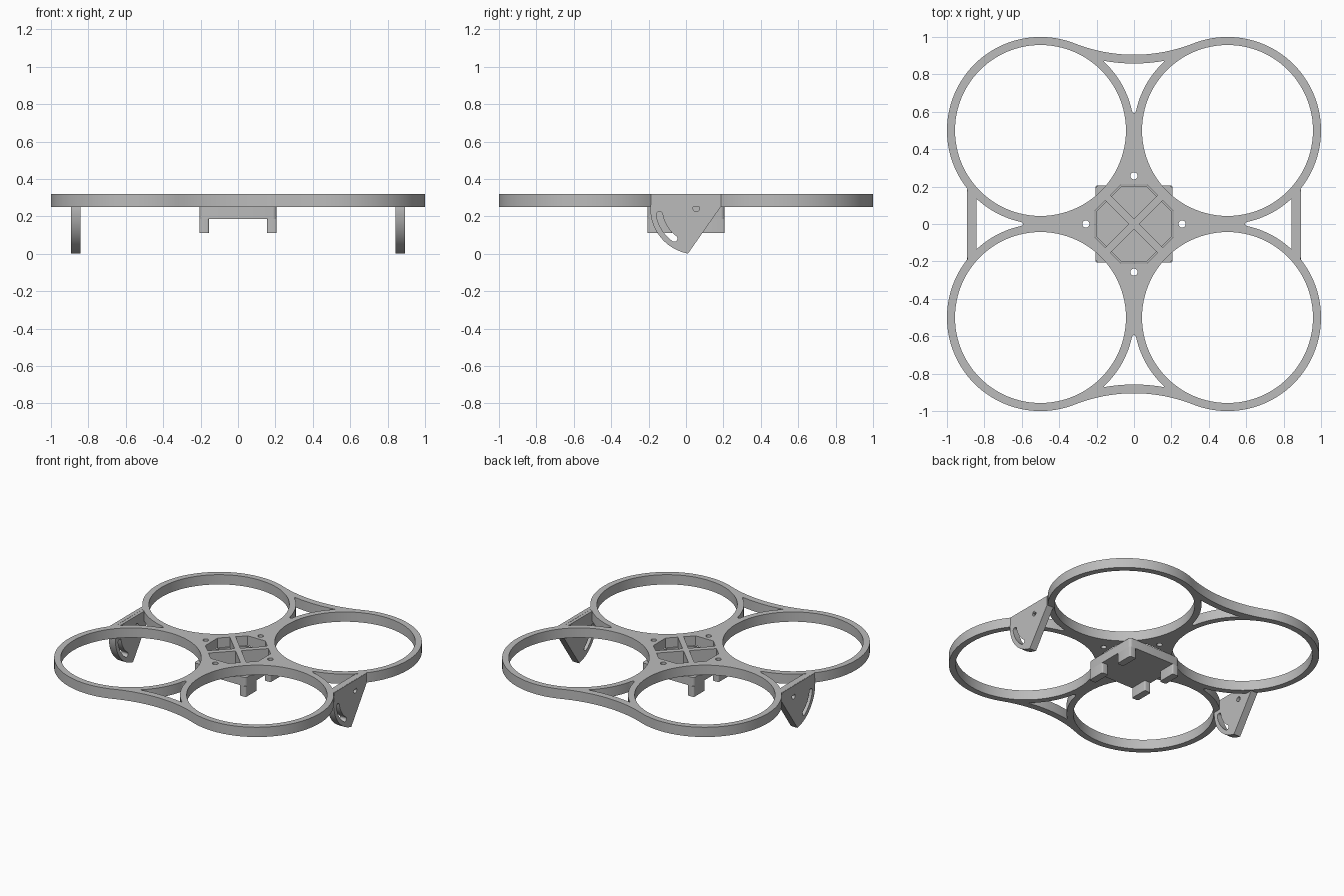
import bpy, bmesh
from math import sin, cos, radians, pi
from mathutils import Matrix, Vector

cube = bpy.data.objects.get("Cube")
if cube:
    bpy.data.objects.remove(cube, do_unlink=True)

COLOUR = (0.5, 0.5, 0.5, 1)
grey = bpy.data.materials.new("plain_grey")
grey.use_nodes = True
grey.diffuse_color = COLOUR
grey.node_tree.nodes["Principled BSDF"].inputs["Base Color"].default_value = COLOUR


def arc(cx, cy, r, start, end, n):
    """Points on an arc, angles in degrees."""
    angles = [radians(start + (end - start) * i / n) for i in range(n + 1)]
    return [(cx + r * cos(a), cy + r * sin(a)) for a in angles]


def circle(cx, cy, r, n):
    return arc(cx, cy, r, 0, 360, n)[:-1]


def turn(points, quarter):
    """Rotate points about the centre by quarter turns."""
    for _ in range(quarter):
        points = [(-y, x) for x, y in points]
    return points


def flip(points):
    """Mirror points left to right, in reversed order."""
    return [(-x, y) for x, y in reversed(points)]


def plate(name, loops, low, high, matrix=None, bevel=0):
    """Extrude an outline with holes from low to high."""
    curve = bpy.data.curves.new(name, "CURVE")
    curve.dimensions = "2D"
    curve.fill_mode = "BOTH"
    curve.extrude = (high - low) / 2
    for points in loops:
        spline = curve.splines.new("POLY")
        spline.points.add(len(points) - 1)
        for p, (x, y) in zip(spline.points, points):
            p.co = (x, y, 0, 1)
        spline.use_cyclic_u = True
    temp = bpy.data.objects.new(name + "_profile", curve)
    bpy.context.collection.objects.link(temp)
    bpy.context.view_layer.update()
    graph = bpy.context.evaluated_depsgraph_get()
    mesh = bpy.data.meshes.new_from_object(temp.evaluated_get(graph))
    bpy.data.objects.remove(temp, do_unlink=True)

    bm = bmesh.new()
    bm.from_mesh(mesh)
    bmesh.ops.remove_doubles(bm, verts=bm.verts, dist=0.0002)
    bmesh.ops.translate(bm, verts=bm.verts, vec=Vector((0, 0, (low + high) / 2)))
    if matrix:
        bm.transform(matrix)
    bmesh.ops.recalc_face_normals(bm, faces=bm.faces)
    bm.to_mesh(mesh)
    bm.free()
    mesh.materials.clear()
    mesh.materials.append(grey)
    obj = bpy.data.objects.new(name, mesh)
    bpy.context.collection.objects.link(obj)
    bpy.ops.object.select_all(action="DESELECT")
    obj.select_set(True)
    bpy.context.view_layer.objects.active = obj
    bpy.ops.object.shade_smooth_by_angle(angle=radians(30))
    return obj


def rounded_rect(x0, x1, y0, y1, r):
    return (arc(x1 - r, y1 - r, r, 0, 90, 4) + arc(x0 + r, y1 - r, r, 90, 180, 4)
            + arc(x0 + r, y0 + r, r, 180, 270, 4) + arc(x1 - r, y0 + r, r, 270, 360, 4))


# Guard frame: outline of four rings joined by concave bridges and straight sides
BOTTOM, TOP = 0.25, 0.32
BRIDGE_Y, BRIDGE_R = 1.768, 0.863
back_right = arc(0.5, 0.5, 0.5, -38.7, 111.5, 60)
back_right += arc(0, BRIDGE_Y, BRIDGE_R, -68.5, -90, 10)[1:]
back = back_right + flip(back_right)[1:]
outline = back + turn(back, 2)

# Openings: propeller rings, triangular gaps, screw holes and central pockets
openings, pockets = [], []
for q in range(4):
    openings.append(turn(circle(0.5, 0.5, 0.457, 96), q))
    openings.append(turn(circle(0.257, 0, 0.019, 20), q))
    pockets.append(turn([(0, 0.027), (0.126, 0.153), (0.07, 0.21),
                         (-0.07, 0.21), (-0.126, 0.153)], q))
for q in (0, 2):
    side = [(0, 0.59)] + arc(0.5, 0.5, 0.5, 168, 132.5, 14)
    side += arc(0, BRIDGE_Y, BRIDGE_R + 0.047, -80, -90, 6)
    openings.append(turn(side + flip(side)[1:-1], q))
    edge = [(0, 0.59)] + arc(0.5, 0.5, 0.5, 168, 133.5, 14)
    openings.append(turn(edge + flip(edge)[:-1], q + 1))
plate("guard_frame", [outline] + openings + pockets, BOTTOM, TOP)

# Mount under the centre: pocketed block, floor and four feet
S = 0.206
block = rounded_rect(-S, S, -S, S, 0.02)
inner = [[(x * 0.95, y * 0.95) for x, y in p] for p in pockets]
plate("mount_block", [block] + inner, 0.205, BOTTOM)
plate("mount_floor", [block], 0.187, 0.205)
for y_name, y0 in (("front", -S), ("back", 0.075)):
    for x_name, x0 in (("right", -S), ("left", 0.155)):
        foot = rounded_rect(x0, x0 + 0.051, y0, y0 + 0.131, 0.01)
        plate(f"{y_name}_{x_name}_foot", [foot], 0.112, 0.187)

# Side brackets: fan shaped plates with a pivot hole and a curved slot
PY, PZ = 0.055, 0.243
fan = [(0.185, 0.25), (0.185, 0.31), (0.175, 0.319), (-0.18, 0.319)]
fan += arc(PY, PZ, 0.246, 180, 259, 24) + [(0.01, 0.0)]
slot = arc(PY, PZ, 0.217, 190, 234, 14)
slot += arc(PY + 0.2 * cos(radians(234)), PZ + 0.2 * sin(radians(234)), 0.017, 234, 414, 8)[1:-1]
slot += arc(PY, PZ, 0.183, 234, 190, 14)
slot += arc(PY + 0.2 * cos(radians(190)), PZ + 0.2 * sin(radians(190)), 0.017, 10, 190, 8)[1:-1]
stand_up = Matrix(((0, 0, 1, 0), (1, 0, 0, 0), (0, 1, 0, 0), (0, 0, 0, 1)))
for name, low in (("right_bracket", -0.893), ("left_bracket", 0.841)):
    plate(name, [fan, slot, circle(PY, PZ, 0.018, 20)], low, low + 0.052, stand_up)
